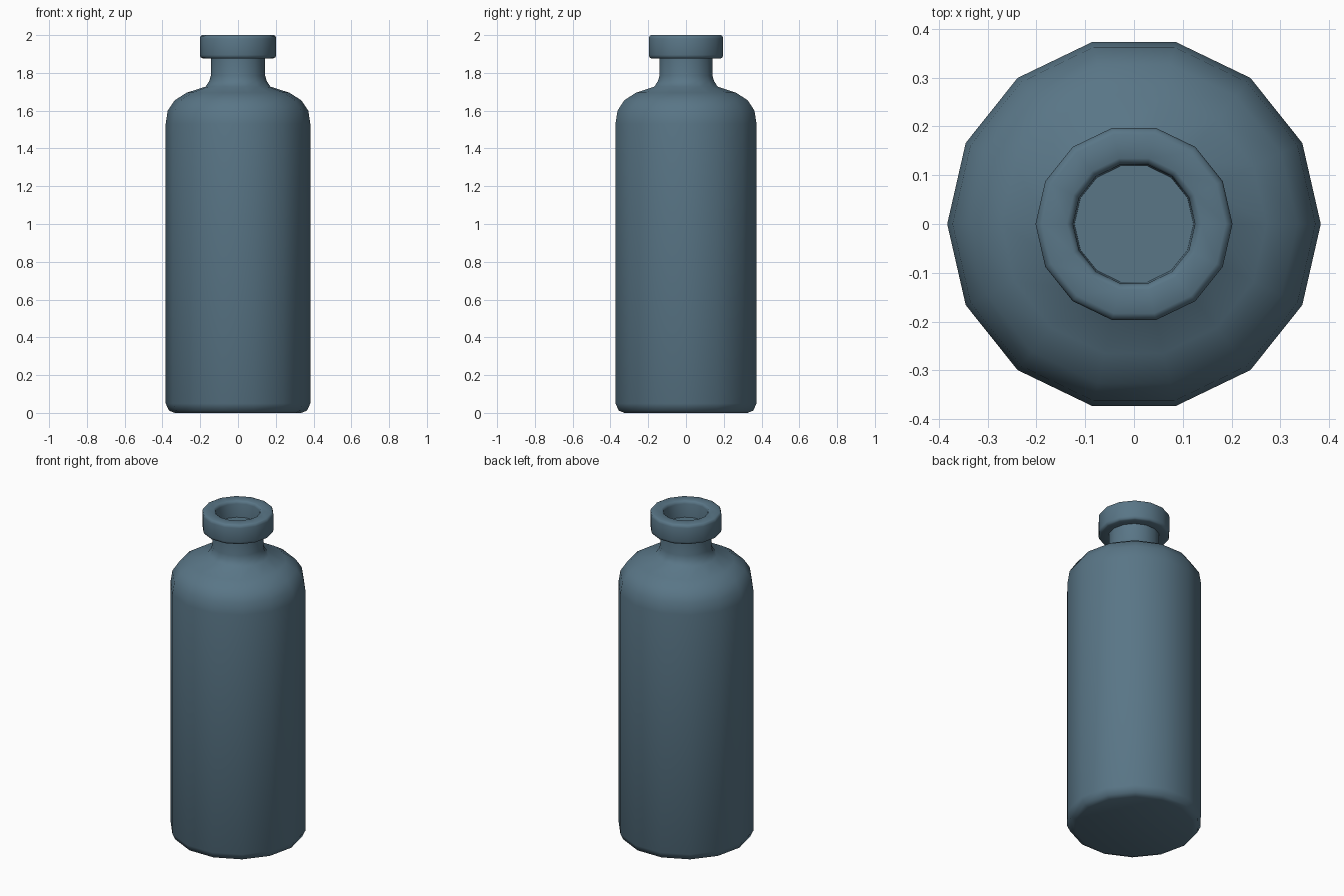
import bpy, bmesh, math

if "Cube" in bpy.data.objects:
    bpy.data.objects.remove(bpy.data.objects["Cube"])

SIDES = 14

# Lathe profile (radius, height): base, body, shoulder, neck, lip, recessed mouth
profile = [
    (0.335, 0.0), (0.365, 0.012), (0.383, 0.05),
    (0.383, 1.53), (0.372, 1.60), (0.335, 1.655), (0.272, 1.695), (0.172, 1.727),
    (0.152, 1.757), (0.144, 1.785), (0.144, 1.877),
    (0.188, 1.877), (0.198, 1.882), (0.202, 1.895),
    (0.202, 1.982), (0.198, 1.995), (0.188, 2.0),
    (0.138, 2.0), (0.129, 1.995), (0.125, 1.982), (0.122, 1.90),
]


def lathe(name, points, sides):
    bm = bmesh.new()
    rings = []
    for r, z in points:
        rings.append([bm.verts.new((r * math.cos(2 * math.pi * i / sides),
                                    r * math.sin(2 * math.pi * i / sides), z))
                      for i in range(sides)])
    for a, b in zip(rings, rings[1:]):
        for i in range(sides):
            j = (i + 1) % sides
            bm.faces.new((a[i], a[j], b[j], b[i]))
    bm.faces.new(list(reversed(rings[0])))
    bm.faces.new(rings[-1])
    bmesh.ops.recalc_face_normals(bm, faces=bm.faces)
    mesh = bpy.data.meshes.new(name)
    bm.to_mesh(mesh)
    bm.free()
    obj = bpy.data.objects.new(name, mesh)
    bpy.context.collection.objects.link(obj)
    return obj


# Bottle
bottle = lathe("bottle", profile, SIDES)
glass = bpy.data.materials.new("slate_blue")
glass.diffuse_color = (0.10, 0.18, 0.24, 1)
glass.use_nodes = True
glass.node_tree.nodes["Principled BSDF"].inputs["Base Color"].default_value = glass.diffuse_color
bottle.data.materials.append(glass)

bpy.context.view_layer.objects.active = bottle
bottle.select_set(True)
bpy.ops.object.shade_smooth_by_angle(angle=math.radians(50))
